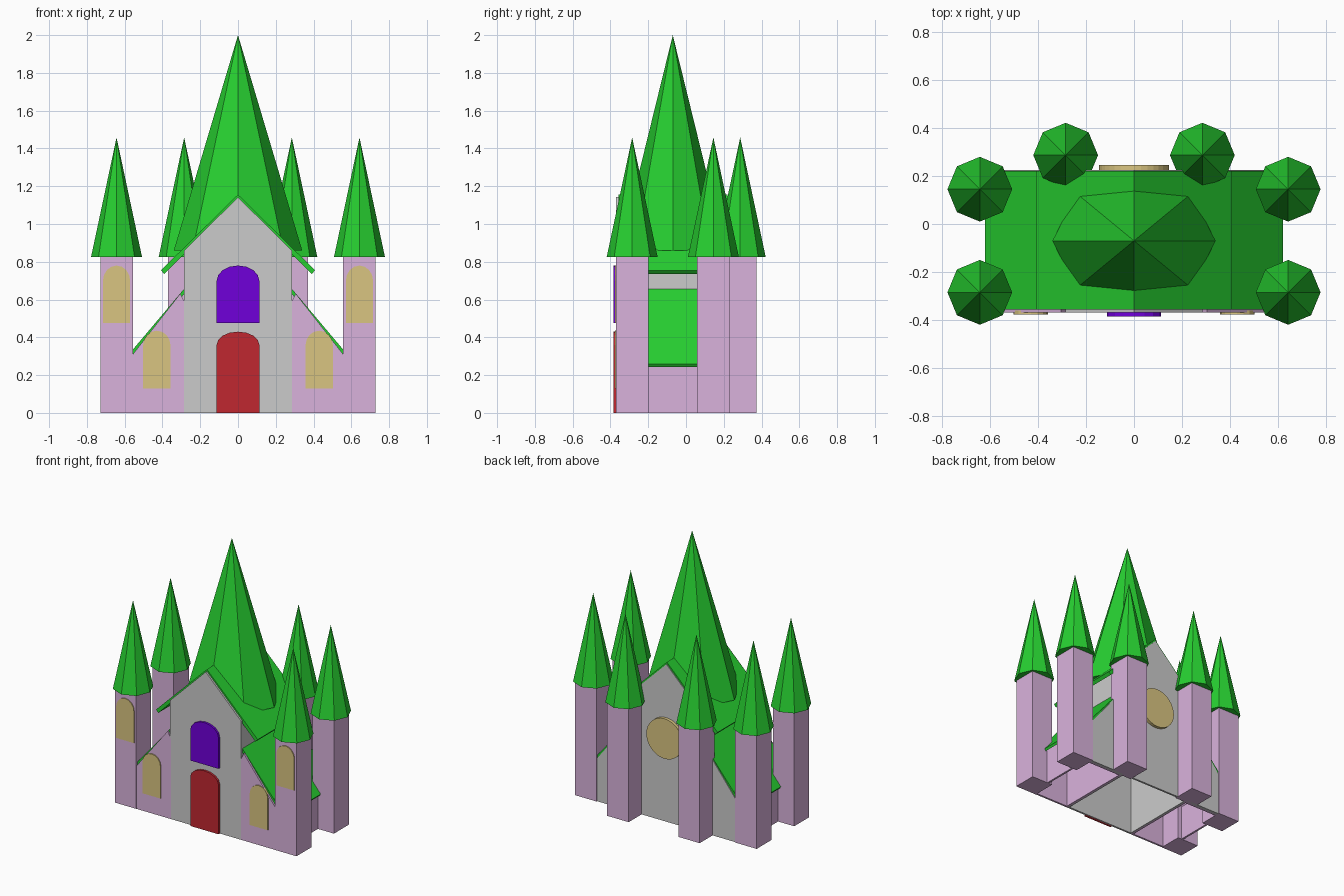
import bpy, bmesh, math

if "Cube" in bpy.data.objects:
    bpy.data.objects.remove(bpy.data.objects["Cube"])


def material(name, rgb):
    m = bpy.data.materials.new(name)
    m.diffuse_color = (*rgb, 1)
    m.use_nodes = True
    m.node_tree.nodes["Principled BSDF"].inputs["Base Color"].default_value = m.diffuse_color
    return m


GREEN = material("green", (0.02, 0.62, 0.03))
PINK = material("pink", (0.70, 0.45, 0.72))
TAN = material("tan", (0.70, 0.56, 0.22))
RED = material("red", (0.53, 0.02, 0.03))
PURPLE = material("purple", (0.16, 0.0, 0.70))


def finish(name, bm, mat):
    bmesh.ops.recalc_face_normals(bm, faces=bm.faces)
    me = bpy.data.meshes.new(name)
    bm.to_mesh(me)
    bm.free()
    ob = bpy.data.objects.new(name, me)
    bpy.context.collection.objects.link(ob)
    if mat:
        me.materials.append(mat)
    return ob


def prism(name, profile, y0, y1, mat=None, hollow=False):
    """Extrude an (x, z) profile along y; hollow leaves the underside open."""
    bm = bmesh.new()
    face = bm.faces.new([bm.verts.new((x, y0, z)) for x, z in profile])
    ext = bmesh.ops.extrude_face_region(bm, geom=[face], use_keep_orig=True)
    verts = [v for v in ext["geom"] if isinstance(v, bmesh.types.BMVert)]
    bmesh.ops.translate(bm, vec=(0, y1 - y0, 0), verts=verts)
    bmesh.ops.recalc_face_normals(bm, faces=bm.faces)
    if hollow:
        base = [f for f in bm.faces if all(abs(v.co.z) < 1e-5 for v in f.verts)]
        bmesh.ops.delete(bm, geom=base, context='FACES_ONLY')
    ob = finish(name, bm, mat)
    if hollow:
        mod = ob.modifiers.new("wall", 'SOLIDIFY')
        mod.thickness = 0.02
        mod.offset = -1
    return ob


def spire(name, x, y, z0, z1, rx, ry):
    """Eight-sided pointed roof."""
    bm = bmesh.new()
    ring = [bm.verts.new((x + rx * math.cos(i * math.pi / 4),
                          y + ry * math.sin(i * math.pi / 4), z0)) for i in range(8)]
    tip = bm.verts.new((x, y, z1))
    bm.faces.new(ring)
    for i in range(8):
        bm.faces.new((ring[i], ring[(i + 1) % 8], tip))
    finish(name, bm, GREEN)


def arch(x, w, z0, spring, top):
    pts = [(x - w, z0), (x + w, z0)]
    for i in range(9):
        a = math.pi * i / 8
        pts.append((x + w * math.cos(a), spring + (top - spring) * math.sin(a)))
    return pts


# central hall, roof and big spire
prism("hall", [(-.285, 0), (.285, 0), (.285, .86), (0, 1.142), (-.285, .86)],
      -.37, .225, None, True)
prism("hall_roof", [(0, 1.156), (.408, .755), (.39, .735), (0, 1.125),
                    (-.39, .735), (-.408, .755)], -.357, .22, GREEN)
spire("main_spire", 0, -.07, .86, 2, .34, .28)

# door, upper window, round window at the back
prism("door", arch(0, .113, 0, .36, .43), -.385, -.36, RED)
prism("upper_window", arch(0, .113, .475, .70, .78), -.385, -.36, PURPLE)
prism("round_window", [(.145 * math.cos(i * math.pi / 16),
                        .61 + .145 * math.sin(i * math.pi / 16)) for i in range(32)],
      .21, .247, TAN)

for side, s in (("right", 1), ("left", -1)):
    # side wing with lean-to roof and grey back wall
    wing = [(s * x, z) for x, z in
            ((.28, 0), (.6, 0), (.6, .255), (.305, .632), (.28, .58))]
    prism("wing_" + side, wing, -.37, .205, PINK, True)
    prism("wing_back_" + side, wing, .205, .225)
    prism("wing_roof_" + side, [(s * x, z) for x, z in
          ((.28, .663), (.622, .258), (.612, .243), (.28, .635))], -.357, .22, GREEN)
    prism("wing_window_" + side, arch(s * .43, .072, .13, .36, .435), -.377, -.36, TAN)
    prism("tower_window_" + side, arch(s * .643, .072, .475, .70, .78), -.377, -.36, TAN)

    # square towers with eight-sided spires
    for place, x, y in (("front", .643, -.285), ("middle", .643, .145), ("rear", .285, .287)):
        cx, h = s * x, .086
        prism(f"tower_{place}_{side}", [(cx - h, 0), (cx + h, 0), (cx + h, .83), (cx - h, .83)],
              y - h, y + h, PINK)
        spire(f"tower_spire_{place}_{side}", cx, y, .825, 1.458, .135, .135)
